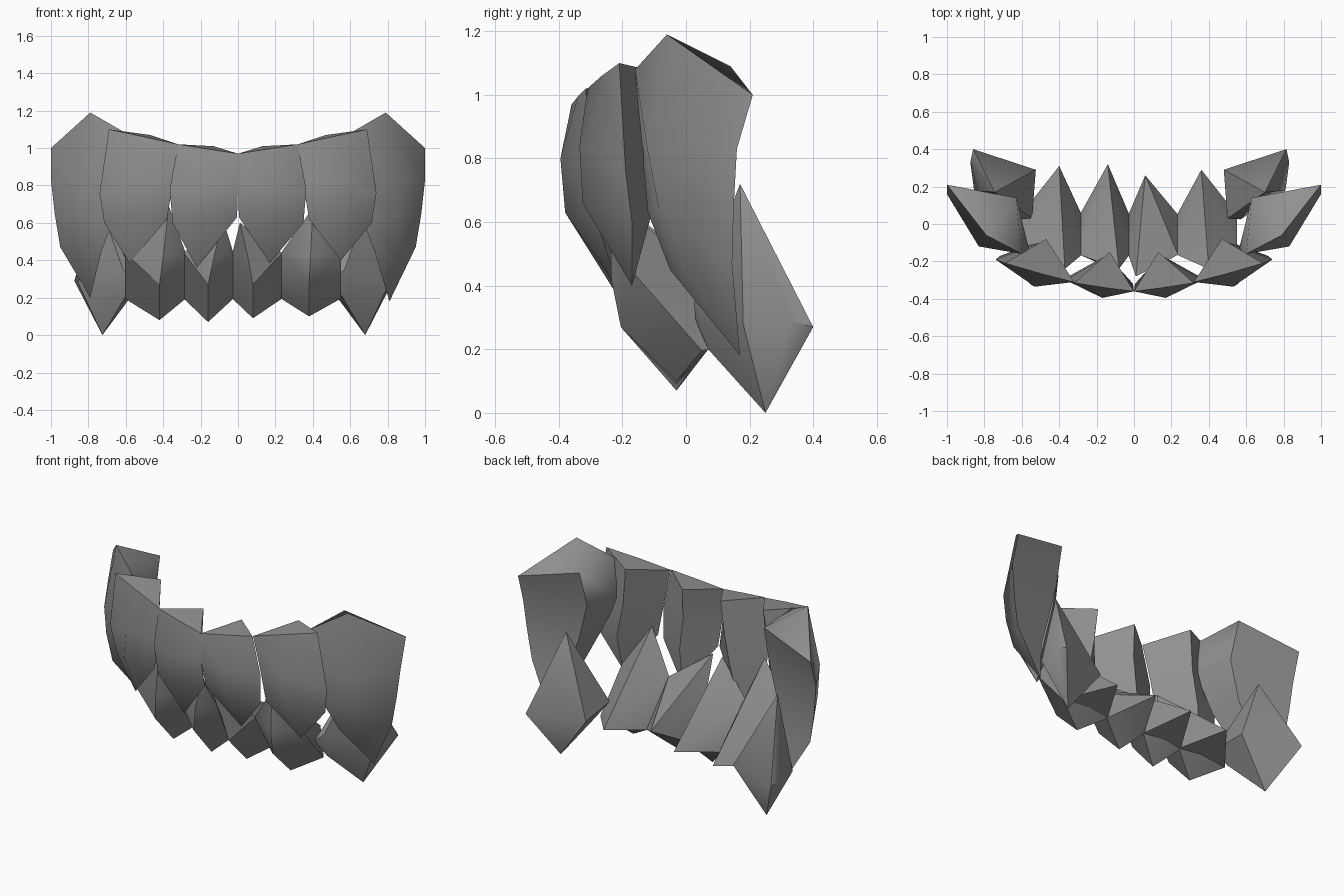
import bpy, bmesh, math

cube = bpy.data.objects.get("Cube")
if cube:
    bpy.data.objects.remove(cube, do_unlink=True)

# Single flat grey for every tooth
grey = bpy.data.materials.new("tooth_grey")
grey.use_nodes = True
GREY = (0.28, 0.28, 0.28, 1)
grey.diffuse_color = GREY
grey.node_tree.nodes["Principled BSDF"].inputs["Base Color"].default_value = GREY


def finish(name, bm, angle):
    bmesh.ops.recalc_face_normals(bm, faces=bm.faces[:])
    mesh = bpy.data.meshes.new(name)
    bm.to_mesh(mesh)
    bm.free()
    mesh.materials.append(grey)
    ob = bpy.data.objects.new(name, mesh)
    bpy.context.collection.objects.link(ob)
    bpy.ops.object.select_all(action='DESELECT')
    ob.select_set(True)
    bpy.context.view_layer.objects.active = ob
    bpy.ops.object.shade_smooth_by_angle(angle=math.radians(angle))


def upper_tooth(name, rings, tip, side):
    """Loft four-point rings from the gum line down to a pointed tip."""
    bm = bmesh.new()
    loops = [[bm.verts.new((side * x, y, z)) for x, y, z in r] for r in rings]
    point = bm.verts.new(tip)
    top = loops[0]
    bm.faces.new((top[0], top[1], top[3]))
    bm.faces.new((top[1], top[2], top[3]))
    for a, b in zip(loops, loops[1:]):
        for i in range(4):
            j = (i + 1) % 4
            bm.faces.new((a[i], a[j], b[j], b[i]))
    for i in range(4):
        bm.faces.new((loops[-1][i], loops[-1][(i + 1) % 4], point))
    finish(name, bm, 56)


def lower_tooth(name, apex, flanks, rear, tx, tz):
    """Leaning tooth with a front ridge, a flat underside and a bottom tip."""
    bm = bmesh.new()
    new = bm.verts.new
    top, back, tip = new(apex), new(rear), new((tx, -0.03, tz))
    ridge_up = new((apex[0] * 0.4 + tx * 0.6, -0.235, 0.42))
    ridge_low = new((tx, -0.205, 0.27))
    under = new((tx, 0.07, 0.20))
    for x in flanks:
        low, up = new((x, 0.05, 0.195)), new((x, -0.165, 0.44))
        for face in ((top, ridge_up, up), (ridge_up, ridge_low, up), (ridge_low, low, up),
                     (ridge_low, tip, low), (tip, under, low), (under, back, low),
                     (top, up, back), (up, low, back)):
            bm.faces.new(face)
    finish(name, bm, 32)


def outer_tooth(name, points):
    """Faceted end tooth: the convex shell of its corner points."""
    bm = bmesh.new()
    for p in points:
        bm.verts.new(p)
    bmesh.ops.convex_hull(bm, input=bm.verts[:])
    finish(name, bm, 45)


# Upper teeth; each ring runs inner edge, front, outer edge, back
central = [
    [(0.00, -0.36, 0.97), (0.16, -0.34, 0.995), (0.32, -0.315, 1.02), (0.13, -0.15, 1.01)],
    [(0.00, -0.36, 0.80), (0.17, -0.395, 0.80), (0.365, -0.30, 0.78), (0.14, -0.17, 0.82)],
    [(0.005, -0.32, 0.63), (0.18, -0.38, 0.63), (0.35, -0.28, 0.60), (0.17, -0.18, 0.62)],
]
lateral = [
    [(0.32, -0.31, 1.02), (0.50, -0.265, 1.06), (0.69, -0.21, 1.10), (0.47, -0.08, 1.07)],
    [(0.35, -0.28, 0.80), (0.53, -0.335, 0.84), (0.74, -0.19, 0.76), (0.50, -0.10, 0.84)],
    [(0.38, -0.27, 0.62), (0.55, -0.325, 0.66), (0.715, -0.17, 0.60), (0.55, -0.11, 0.62)],
]
canine = [
    [(0.60, -0.16, 1.08), (0.79, -0.06, 1.19), (1.00, 0.21, 1.00), (0.63, 0.14, 1.09)],
    [(0.56, -0.14, 0.85), (0.83, -0.12, 0.82), (1.00, 0.16, 0.83), (0.62, 0.08, 0.87)],
    [(0.66, -0.12, 0.63), (0.84, -0.085, 0.64), (0.98, 0.15, 0.65), (0.68, 0.08, 0.63)],
    [(0.73, -0.05, 0.45), (0.85, -0.01, 0.44), (0.95, 0.145, 0.47), (0.75, 0.11, 0.45)],
]
for side, label, tips in (
        (1, "left", ((0.17, -0.21, 0.385), (0.55, -0.17, 0.40), (0.81, 0.17, 0.18))),
        (-1, "right", ((-0.22, -0.21, 0.36), (-0.58, -0.17, 0.385), (-0.79, 0.17, 0.20)))):
    for kind, rings, tip in zip(("central", "lateral", "canine"),
                                (central, lateral, canine), tips):
        upper_tooth(f"upper_{kind}_{label}", rings, tip, side)

# Lower inner teeth: apex, side flanks, rear point, tip x and z
lower_tooth("lower_lateral_right", (-0.37, -0.24, 0.69), (-0.605, -0.28), (-0.40, 0.31, 0.24), -0.42, 0.08)
lower_tooth("lower_central_right", (-0.08, -0.24, 0.62), (-0.29, -0.025), (-0.14, 0.32, 0.26), -0.16, 0.07)
lower_tooth("lower_central_left", (0.01, -0.28, 0.60), (-0.03, 0.235), (0.06, 0.26, 0.31), 0.08, 0.09)
lower_tooth("lower_lateral_left", (0.40, -0.24, 0.68), (0.23, 0.55), (0.36, 0.29, 0.25), 0.38, 0.10)

# Lower outer teeth: wide faceted ends of the arch
outer = [(0.70, 0.17, 0.72), (0.815, 0.40, 0.27), (0.83, 0.33, 0.29), (0.81, 0.18, 0.28),
         (0.48, 0.29, 0.27), (0.50, 0.03, 0.29), (0.57, 0.025, 0.35), (0.56, 0.07, 0.20),
         (0.68, 0.25, 0.0)]
for side, label, dx in ((1, "left", 0), (-1, "right", -0.045)):
    outer_tooth(f"lower_outer_{label}", [(side * x + dx, y, z) for x, y, z in outer])
